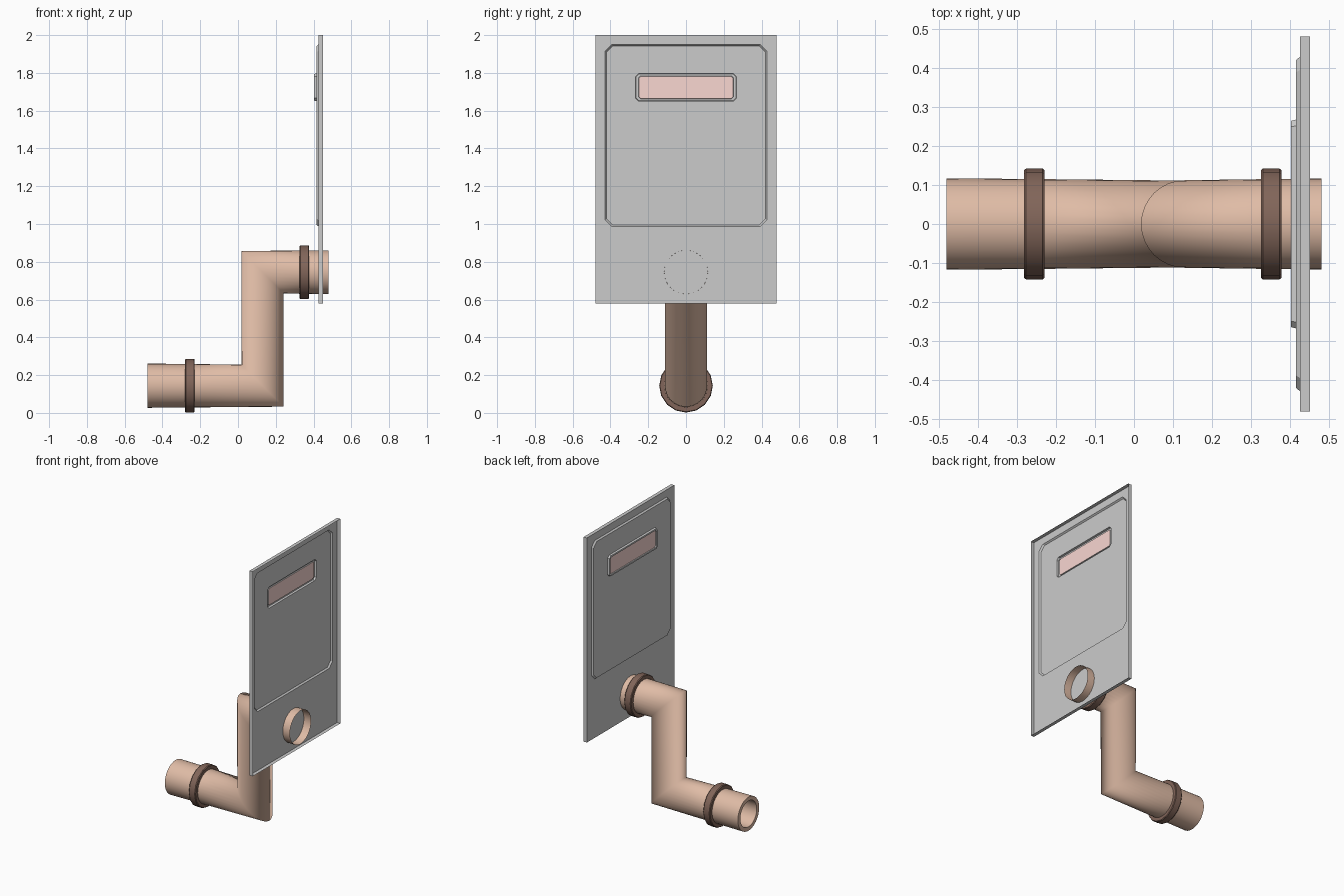
import bpy, bmesh
from math import sin, cos, pi, radians

if "Cube" in bpy.data.objects:
    bpy.data.objects.remove(bpy.data.objects["Cube"])


def material(name, rgb):
    m = bpy.data.materials.new(name)
    m.diffuse_color = (*rgb, 1)
    m.use_nodes = True
    m.node_tree.nodes["Principled BSDF"].inputs["Base Color"].default_value = m.diffuse_color
    return m


clay = material("clay", (0.74, 0.50, 0.38))
brown = material("brown", (0.22, 0.13, 0.10))
pink = material("pink", (0.95, 0.68, 0.64))


def loft(name, loops, mat=None, cap=False, smooth=None):
    """Bridge successive closed loops of points into one surface."""
    bm = bmesh.new()
    rows = [[bm.verts.new(p) for p in loop] for loop in loops]
    for a, b in zip(rows, rows[1:]):
        for i in range(len(a)):
            j = (i + 1) % len(a)
            bm.faces.new((a[i], a[j], b[j], b[i]))
    if cap:
        bm.faces.new(rows[-1])
    bmesh.ops.remove_doubles(bm, verts=bm.verts, dist=1e-5)
    bmesh.ops.recalc_face_normals(bm, faces=bm.faces)
    me = bpy.data.meshes.new(name)
    bm.to_mesh(me)
    bm.free()
    ob = bpy.data.objects.new(name, me)
    bpy.context.collection.objects.link(ob)
    if mat:
        me.materials.append(mat)
    if smooth:
        bpy.ops.object.select_all(action='DESELECT')
        bpy.context.view_layer.objects.active = ob
        ob.select_set(True)
        bpy.ops.object.shade_smooth_by_angle(angle=radians(smooth))
    return ob


def circle(x, z, r, n=32, tilt=0):
    """Circle around the x axis; tilt = 1 shears it into a mitre plane."""
    return [(x - tilt * r * sin(2 * pi * i / n), r * cos(2 * pi * i / n),
             z + r * sin(2 * pi * i / n)) for i in range(n)]


def rect(x, half, z0, z1, c=0.0):
    """Rectangle facing x with chamfered corners."""
    return [(x, -half + c, z0), (x, half - c, z0), (x, half, z0 + c), (x, half, z1 - c),
            (x, half - c, z1), (x, -half + c, z1), (x, -half, z1 - c), (x, -half, z0 + c)]


LOW, HIGH, BEND = 0.144, 0.745, 0.13

# Pipe with two mitred bends
loft("pipe", [circle(-0.48, LOW, 0.117), circle(-0.25, LOW, 0.115),
              circle(BEND, LOW, 0.111, tilt=1), circle(BEND, HIGH, 0.112, tilt=1),
              circle(0.35, HIGH, 0.115), circle(0.48, HIGH, 0.116)], clay, smooth=100)

# Thick rim and bore at the open lower end
loft("pipe_bore", [circle(-0.48, LOW, 0.117), circle(-0.48, LOW, 0.09),
                   circle(-0.18, LOW, 0.09)], clay, smooth=40)

# Faceted collars
for name, x, z in (("lower_collar", -0.255, LOW), ("upper_collar", 0.351, HIGH)):
    profile = [(-0.026, 0.105), (-0.026, 0.138), (-0.021, 0.142),
               (0.021, 0.142), (0.026, 0.138), (0.026, 0.105)]
    loft(name, [circle(x + dx, z, r, 16) for dx, r in profile], brown, smooth=30)

# Pressed sheet panel: flange, raised door, raised window frame
loft("panel", [rect(0.45, 0.48, 0.58, 2.0), rect(0.425, 0.48, 0.58, 2.0),
               rect(0.425, 0.428, 0.988, 1.950, 0.034), rect(0.415, 0.420, 0.996, 1.942, 0.032),
               rect(0.415, 0.267, 1.650, 1.797, 0.016), rect(0.402, 0.264, 1.653, 1.794, 0.015),
               rect(0.402, 0.252, 1.663, 1.783, 0.010), rect(0.408, 0.250, 1.665, 1.781, 0.010)])

# Window pane
loft("window_pane", [rect(0.408, 0.250, 1.665, 1.781, 0.010)], pink, cap=True)
